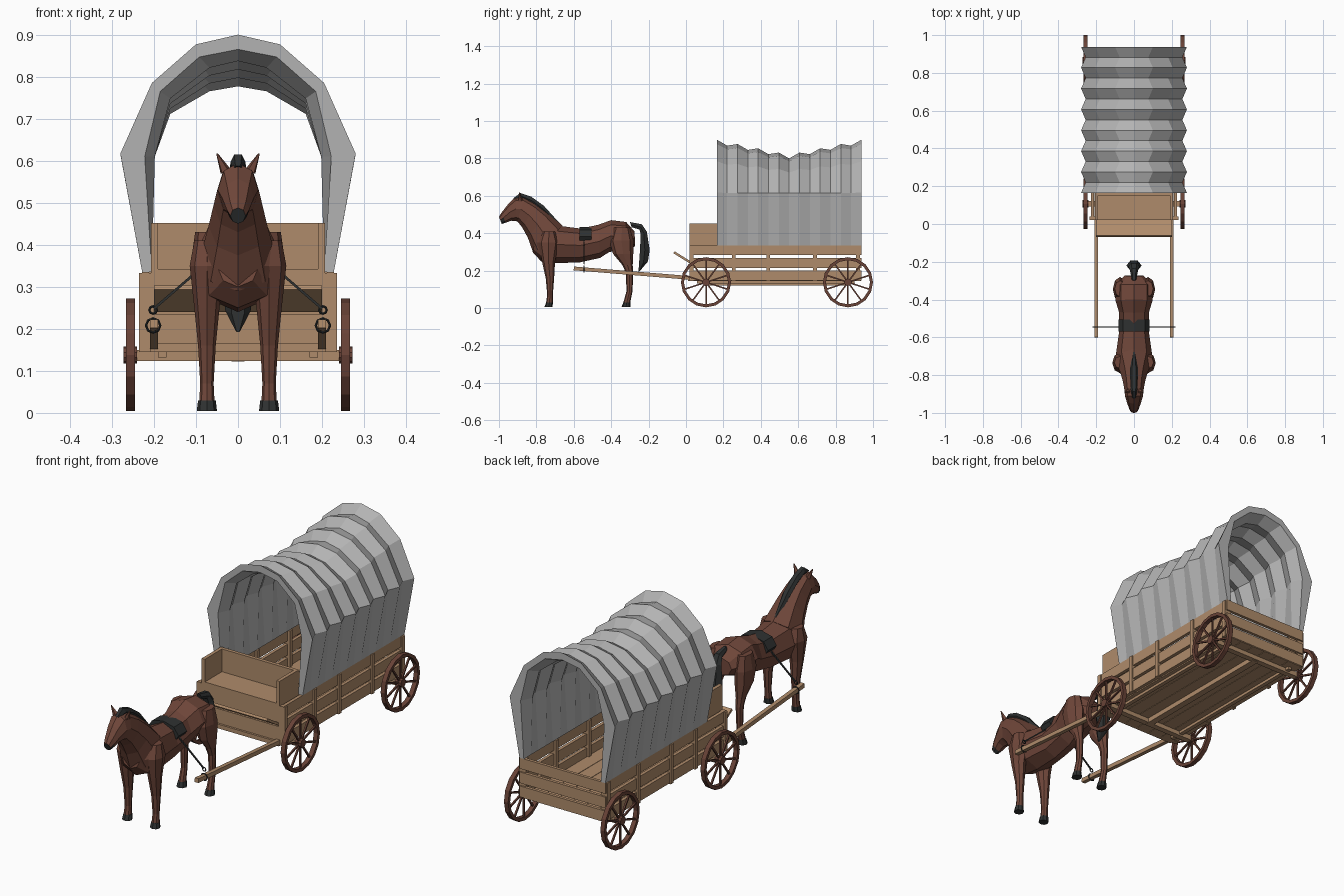
import bpy, bmesh, math
from mathutils import Vector

cube = bpy.data.objects.get("Cube")
if cube:
    bpy.data.objects.remove(cube, do_unlink=True)


def material(name, rgb):
    m = bpy.data.materials.new(name)
    m.use_nodes = True
    m.diffuse_color = (*rgb, 1)
    m.node_tree.nodes["Principled BSDF"].inputs["Base Color"].default_value = (*rgb, 1)
    return m


canvas = material("grey canvas", (0.45, 0.45, 0.45))
wood = material("tan wood", (0.43, 0.26, 0.145))
wheel_wood = material("red brown wood", (0.14, 0.055, 0.038))
coat = material("brown coat", (0.16, 0.062, 0.042))
black = material("black", (0.027, 0.03, 0.03))


def finish(name, bm, *mats):
    bmesh.ops.recalc_face_normals(bm, faces=bm.faces)
    mesh = bpy.data.meshes.new(name)
    bm.to_mesh(mesh)
    bm.free()
    for m in mats:
        mesh.materials.append(m)
    ob = bpy.data.objects.new(name, mesh)
    bpy.context.collection.objects.link(ob)
    return ob


def box(name, x, y, z, mat=wood):
    """Box from (min, max) pairs."""
    bm = bmesh.new()
    bmesh.ops.create_cube(bm, size=1)
    for v in bm.verts:
        v.co = [r[0] + (c + 0.5) * (r[1] - r[0]) for c, r in zip(v.co, (x, y, z))]
    return finish(name, bm, mat)


def beam(name, a, b, width, mat=wood, sides=4, tip=None):
    """Round or square bar between two points."""
    a, b = Vector(a), Vector(b)
    bm = bmesh.new()
    r = width / 2 / math.cos(math.pi / sides)
    bmesh.ops.create_cone(bm, cap_ends=True, segments=sides, radius1=r,
                          radius2=r if tip is None else tip, depth=(b - a).length)
    turn = (b - a).to_track_quat('Z', 'Y')
    for v in bm.verts:
        if sides == 4:
            v.co.xy = (v.co.x - v.co.y) * 0.7071, (v.co.x + v.co.y) * 0.7071
        v.co = turn @ v.co + (a + b) / 2
    return finish(name, bm, mat)


def loft(name, stations, mat, x=0, sides=8):
    """Skin over rings: half width, then top (y, z) and bottom (y, z)."""
    bm = bmesh.new()
    rings = []
    for w, yt, zt, yb, zb in stations:
        mid, up = Vector((x, (yt + yb) / 2, (zt + zb) / 2)), Vector((0, (yt - yb) / 2, (zt - zb) / 2))
        rings.append([bm.verts.new(mid + Vector((w * math.cos(t), 0, 0)) + up * math.sin(t))
                      for t in (math.tau * i / sides for i in range(sides))])
    for a, b in zip(rings, rings[1:]):
        for i in range(sides):
            j = (i + 1) % sides
            bm.faces.new((a[i], a[j], b[j], b[i]))
    bm.faces.new(rings[0])
    bm.faces.new(rings[-1])
    return finish(name, bm, mat, black)


# canvas cover: pleated arch with thickness, sagging in the middle
OUTER = [(.228, .335), (.28, .617), (.205, .785), (.10, .877), (0, .90)]
INNER = [(.205, .335), (.222, .61), (.185, .765), (.092, .847), (0, .865)]


def arch(half):
    return half + [(-x, z) for x, z in reversed(half[:-1])]


section = arch(OUTER) + arch(INNER)[::-1]
bm = bmesh.new()
rings = []
for k in range(15):
    narrow = k % 2
    top = 0.82 + 0.08 * abs(k - 7) / 7 - 0.02 * narrow
    ring = []
    for x, z in section:
        if z > .6:
            x -= math.copysign(.024 * narrow, x) if x else 0
            z = .61 + (z - .61) * (top - .61) / .29
        ring.append(bm.verts.new((x, .165 + k * .0552, z)))
    rings.append(ring)
n = len(section)
for a, b in zip(rings, rings[1:]):
    for i in range(n):
        j = (i + 1) % n
        bm.faces.new((a[i], a[j], b[j], b[i]))
for r in (rings[0], rings[-1]):
    for i in range(n // 2 - 1):
        bm.faces.new((r[i], r[i + 1], r[n - 2 - i], r[n - 1 - i]))
finish("canvas_cover", bm, canvas)

# wagon bed: floor planks, slatted sides and tailgate
for i in range(6):
    x = -.21 + i * .07
    box("floor_plank", (x + .001, x + .069), (.02, .935), (.145, .16))
for z in ((.148, .2), (.214, .267), (.283, .335)):
    box("tailgate_plank", (-.228, .228), (.922, .937), z)
    for s in (-1, 1):
        box("side_plank", sorted((s * .212, s * .228)), (.02, .937), z)
for s in (-1, 1):
    for y in (.03, .255, .44, .69, .92):
        box("side_post", sorted((s * .2, s * .235)), (y - .01, y + .01), (.145, .333))
    box("seat_side", sorted((s * .19, s * .207)), (.02, .165), (.3, .452))

# driver's seat and footboard
box("seat_back", (-.205, .205), (.15, .167), (.335, .452))
box("seat_board", (-.205, .205), (.02, .16), (.325, .343))
box("seat_front", (-.205, .205), (.02, .034), (.243, .33))
box("front_panel", (-.205, .205), (.02, .034), (.16, .234))
foot = box("footboard", (-.2, .2), (-.05, .05), (-.006, .006))
foot.location = (0, -.022, .272)
foot.rotation_euler.x = math.radians(-32)

# undercarriage and shafts
box("centre_pole", (-.016, .016), (.1, .87), (.122, .145))
box("shaft_crossbar", (-.21, .21), (.01, .03), (.145, .165))
for y in (.107, .866):
    box("axle_beam", (-.25, .25), (y - .014, y + .014), (.124, .15))
for s in (-1, 1):
    beam("shaft", (s * .2, -.6, .212), (s * .2, .1, .155), .02)
    box("side_sill", sorted((s * .17, s * .19)), (.06, .9), (.132, .146))


def wheel(x, y, z=.138):
    # squared rim
    bm = bmesh.new()
    loops = []
    for i in range(16):
        t = math.tau * i / 16
        loops.append([bm.verts.new((x + d, y + r * math.cos(t), z + r * math.sin(t)))
                      for d, r in ((-.011, .118), (-.011, .134), (.011, .134), (.011, .118))])
    for i in range(16):
        a, b = loops[i], loops[(i + 1) % 16]
        for j in range(4):
            bm.faces.new((a[j], a[(j + 1) % 4], b[(j + 1) % 4], b[j]))
    finish("wheel_rim", bm, wheel_wood)
    beam("wheel_hub", (x - .016, y, z), (x + .016, y, z), .038, wheel_wood, 10)
    for i in range(10):
        t = math.tau * (i + .5) / 10
        d = Vector((0, math.cos(t), math.sin(t)))
        c = Vector((x, y, z))
        beam("wheel_spoke", c + d * .012, c + d * .121, .008, wheel_wood)


for s in (-1, 1):
    for y in (.107, .866):
        wheel(s * .256, y)

# horse trunk
loft("horse_body", [
    (.05, -.80, .40, -.82, .30), (.098, -.765, .45, -.775, .25), (.095, -.68, .44, -.69, .24),
    (.078, -.565, .425, -.565, .245), (.08, -.47, .445, -.46, .268), (.098, -.40, .47, -.41, .30),
    (.098, -.32, .46, -.32, .31), (.05, -.275, .41, -.272, .33)], coat)

# neck and head, with a dark nose
head = loft("horse_neck_and_head", [
    (.092, -.66, .44, -.815, .29), (.07, -.74, .515, -.845, .375), (.058, -.80, .56, -.875, .43),
    (.05, -.865, .595, -.90, .462), (.048, -.91, .595, -.91, .465), (.038, -.95, .557, -.935, .467),
    (.027, -.985, .512, -.965, .456), (.018, -1.0, .488, -.985, .45)], coat)
for p in head.data.polygons:
    if p.center.y < -.97 and p.center.z < .482:
        p.material_index = 1

# mane and tail
loft("mane", [
    (.012, -.925, .588, -.90, .575), (.018, -.888, .618, -.86, .575), (.02, -.83, .60, -.81, .545),
    (.02, -.76, .55, -.76, .505), (.008, -.675, .455, -.70, .45)], black, sides=6)
loft("tail", [
    (.012, -.30, .462, -.29, .43), (.022, -.235, .45, -.25, .418), (.03, -.207, .41, -.245, .395),
    (.04, -.19, .31, -.25, .31), (.03, -.20, .25, -.255, .235), (.006, -.245, .2, -.255, .192)],
    black, sides=6)


def leg(name, x, rings, hoof):
    """Rings are half width, front y, back y, height."""
    loft(name, [(w, b, z, f, z) for w, f, b, z in rings], coat, x)
    w, f, b, z = rings[-1]
    loft(name + "_hoof", [(w + .003, b, z, f, z), (.024, hoof[1], .005, hoof[0], .005)], black, x)


for s in (-1, 1):
    leg("front_leg", s * .074, [
        (.03, -.765, -.70, .41), (.041, -.79, -.68, .35), (.03, -.77, -.70, .25),
        (.021, -.75, -.705, .16), (.016, -.742, -.712, .07), (.018, -.748, -.712, .03)], (-.757, -.713))
    leg("hind_leg", s * .074, [
        (.028, -.385, -.30, .43), (.038, -.41, -.28, .36), (.034, -.39, -.282, .29),
        (.021, -.34, -.285, .23), (.017, -.322, -.282, .19), (.014, -.318, -.286, .09),
        (.017, -.335, -.298, .03)], (-.345, -.297))
    beam("ear", (s * .03, -.885, .575), (s * .05, -.89, .617), .022, coat, 5, .002)

    # harness lines and shaft rings
    beam("harness_line", (s * .07, -.545, .36), (s * .2, -.545, .248), .006, black)
    for z, r in ((.245, .009), (.208, .017)):
        bpy.ops.mesh.primitive_torus_add(major_segments=8, minor_segments=4, major_radius=r,
                                         minor_radius=.003, location=(s * .202, -.545, z),
                                         rotation=(math.pi / 2, 0, 0))
        ring = bpy.context.object
        ring.name = "shaft_ring"
        ring.data.materials.append(black)

# back strap
loft("back_strap", [(.083, y, .433, y, .33) for y in (-.57, -.505)], black)
